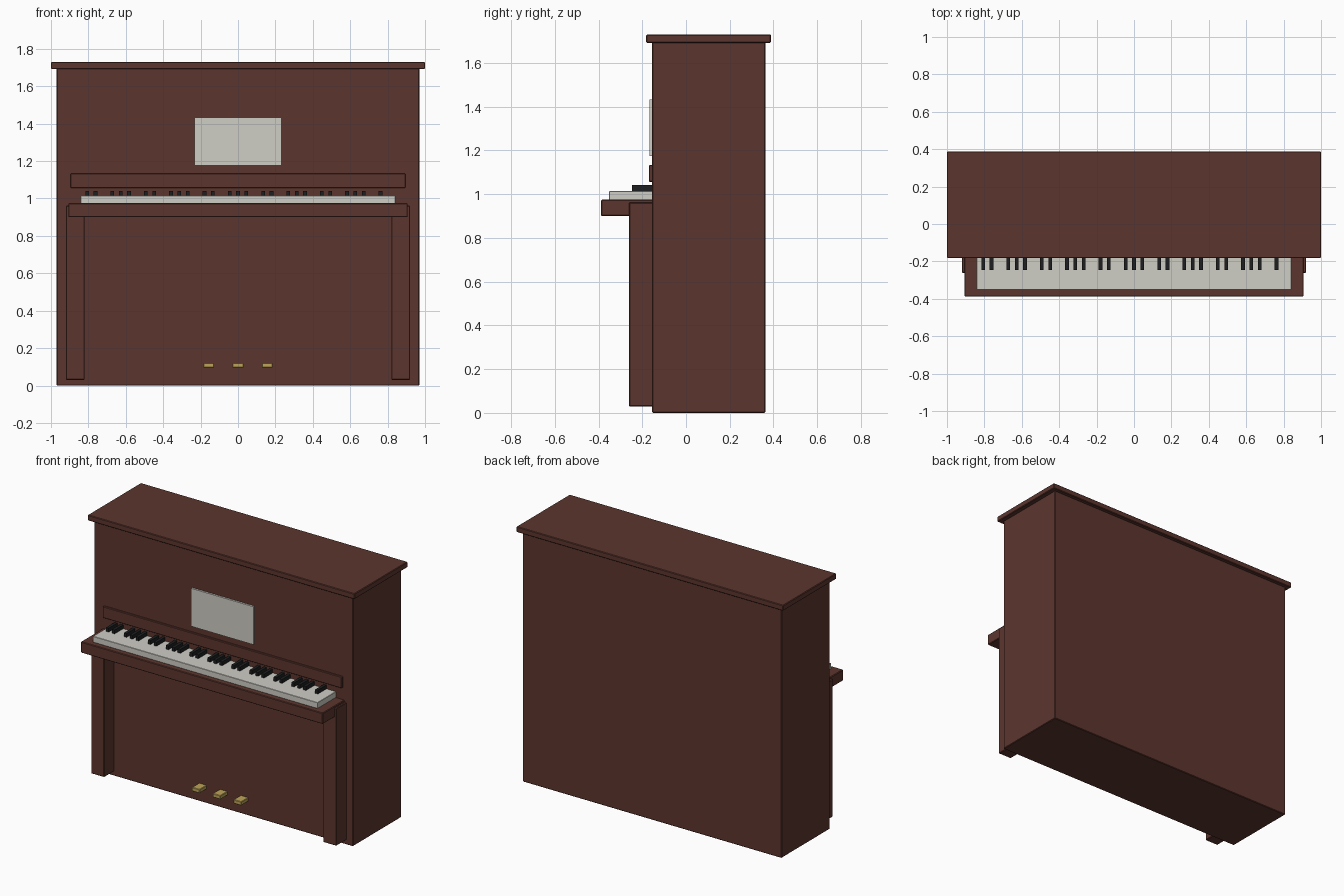
import bpy

if "Cube" in bpy.data.objects:
    bpy.data.objects.remove(bpy.data.objects["Cube"])


def material(name, rgb):
    m = bpy.data.materials.new(name)
    m.diffuse_color = (*rgb, 1)
    m.use_nodes = True
    m.node_tree.nodes["Principled BSDF"].inputs["Base Color"].default_value = m.diffuse_color
    return m


WOOD = material("dark_red_wood", (0.107, 0.036, 0.027))
IVORY = material("ivory", (0.62, 0.61, 0.56))
BLACK = material("black", (0.012, 0.013, 0.014))
BRASS = material("brass", (0.52, 0.37, 0.10))


def box(name, x, y, z, mat, bevel=0.0):
    """Box given by its (min, max) extent on each axis."""
    bpy.ops.mesh.primitive_cube_add(size=1)
    ob = bpy.context.object
    ob.name = name
    ext = (x, y, z)
    ob.location = [(a + b) / 2 for a, b in ext]
    ob.scale = [b - a for a, b in ext]
    bpy.ops.object.transform_apply(location=False, rotation=False, scale=True)
    ob.data.materials.append(mat)
    if bevel:
        mod = ob.modifiers.new("soft_edges", 'BEVEL')
        mod.width = bevel
        mod.segments = 1
    return ob


FRONT = -0.155   # front plane of the cabinet
INNER = -0.145   # attached parts run slightly into the cabinet

# Cabinet and lid
box("cabinet", (-0.97, 0.97), (FRONT, 0.363), (0, 1.695), WOOD, 0.004)
box("lid", (-1, 1), (-0.182, 0.388), (1.692, 1.73), WOOD, 0.004)

# Key bed, fallboard and music sheet
box("key_bed", (-0.907, 0.907), (-0.388, INNER), (0.9, 0.975), WOOD, 0.004)
box("fallboard", (-0.895, 0.895), (-0.169, INNER), (1.056, 1.133), WOOD, 0.003)
box("music_sheet", (-0.233, 0.233), (-0.168, INNER), (1.175, 1.432), IVORY)

# Front legs
for side, s in (("left", -1), ("right", 1)):
    box(f"{side}_leg", sorted((s * 0.82, s * 0.92)), (-0.261, INNER),
        (0.03, 0.962), WOOD, 0.004)

# Keyboard: white keys, then black keys in groups of two and three
box("white_keys", (-0.842, 0.842), (-0.351, INNER), (0.974, 1.015), IVORY, 0.002)
PITCH = 0.0448
for k in range(36):
    if k % 7 in (0, 1, 3, 4, 5):
        x = (k - 18) * PITCH
        box(f"black_key_{k}", (x - 0.01, x + 0.01), (-0.247, INNER),
            (1.01, 1.041), BLACK)

# Pedals
for i in (-1, 0, 1):
    x = i * 0.156
    box(f"pedal_{i + 2}", (x - 0.029, x + 0.029), (-0.23, INNER),
        (0.095, 0.121), BRASS, 0.003)
